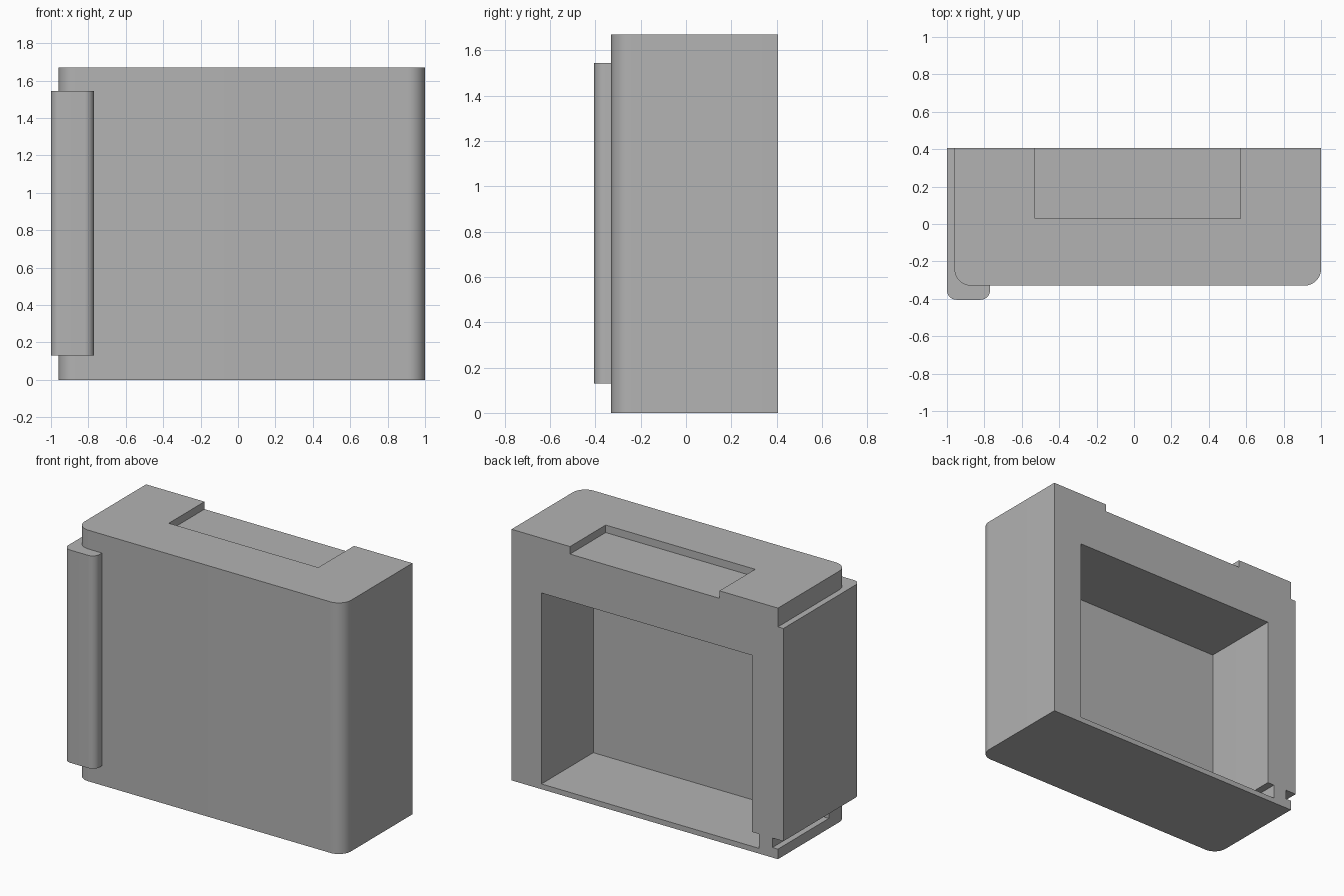
import bpy, bmesh, math

cube = bpy.data.objects.get("Cube")
if cube:
    bpy.data.objects.remove(cube, do_unlink=True)

grey = bpy.data.materials.new("plain_grey")
grey.use_nodes = True
COLOR = (0.45, 0.45, 0.45, 1)
grey.diffuse_color = COLOR
grey.node_tree.nodes["Principled BSDF"].inputs["Base Color"].default_value = COLOR


def block(name, x, y, z, radius=0.0, segments=12):
    """Box between x, y, z ranges, its two upright front edges rounded."""
    bm = bmesh.new()
    bmesh.ops.create_cube(bm, size=1)
    for v in bm.verts:
        for i, (low, high) in enumerate((x, y, z)):
            v.co[i] = high if v.co[i] > 0 else low
    if radius:
        edges = [e for e in bm.edges if all(abs(v.co.y - y[0]) < 1e-5 for v in e.verts)
                 and abs(e.verts[0].co.z - e.verts[1].co.z) > 0.1]
        bmesh.ops.bevel(bm, geom=edges, offset=radius, segments=segments,
                        profile=0.5, affect='EDGES')
    bmesh.ops.recalc_face_normals(bm, faces=bm.faces)
    mesh = bpy.data.meshes.new(name)
    bm.to_mesh(mesh)
    bm.free()
    mesh.materials.append(grey)
    obj = bpy.data.objects.new(name, mesh)
    bpy.context.collection.objects.link(obj)
    return obj


def select(obj):
    bpy.ops.object.select_all(action='DESELECT')
    obj.select_set(True)
    bpy.context.view_layer.objects.active = obj


def carve(obj, *ranges):
    """Cut a box out of an object."""
    cutter = block("cutter", *ranges)
    cutter.hide_render = True
    mod = obj.modifiers.new("carve", 'BOOLEAN')
    mod.operation = 'DIFFERENCE'
    mod.solver = 'EXACT'
    mod.object = cutter
    select(obj)
    bpy.ops.object.modifier_apply(modifier=mod.name)
    bpy.data.objects.remove(cutter, do_unlink=True)


BACK, BEYOND = 0.405, 0.6

# Main housing with rounded front corners
housing = block("housing", (-0.96, 1), (-0.33, BACK), (0, 1.67), 0.09)
# Large cavity open to the back
carve(housing, (-0.82, 0.78), (-0.14, BEYOND), (0.035, 1.305))
# Shallow recess in the top
carve(housing, (-0.53, 0.57), (0.03, BEYOND), (1.62, 1.8))
# Slot below the side strip, and the pocket the strip sits in
carve(housing, (-1.2, -0.92), (-0.13, BEYOND), (0.067, 0.5))
carve(housing, (-1.2, -0.78), (-0.12, BEYOND), (0.13, 1.545))

# Side strip wrapping round the front corner
strip = block("side_strip", (-1, -0.77), (-0.405, BACK), (0.13, 1.545), 0.05)

for part in (housing, strip):
    select(part)
    bpy.ops.object.shade_smooth_by_angle(angle=math.radians(30))
